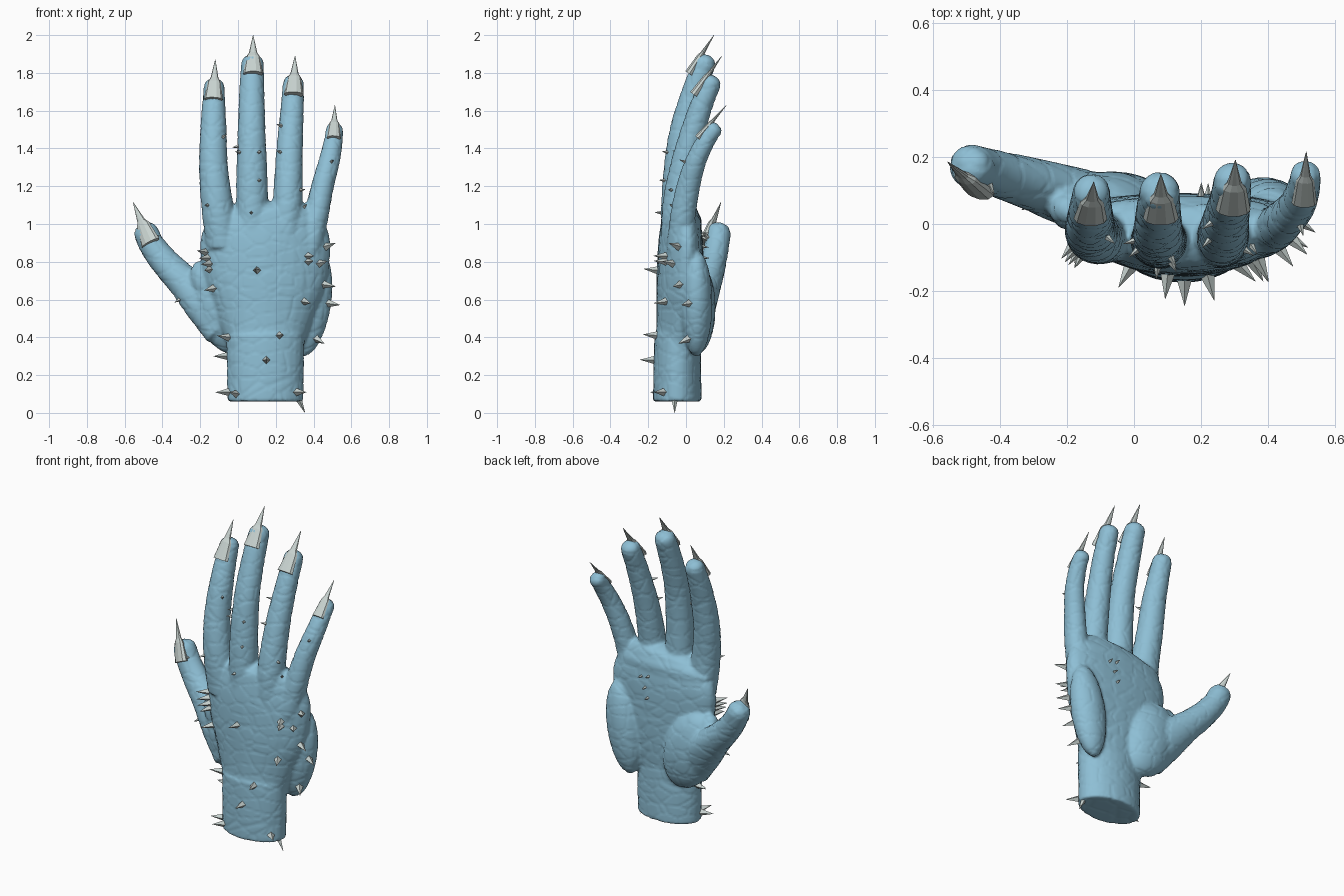
import bpy, bmesh, math
from mathutils import Vector, Matrix, noise
from mathutils.bvhtree import BVHTree

if "Cube" in bpy.data.objects:
    bpy.data.objects.remove(bpy.data.objects["Cube"])


def material(name, col):
    m = bpy.data.materials.new(name)
    m.diffuse_color = (*col, 1)
    m.use_nodes = True
    m.node_tree.nodes["Principled BSDF"].inputs["Base Color"].default_value = m.diffuse_color
    return m


SKIN = material("blue skin", (0.27, 0.52, 0.665))
CLAW = material("pale horn", (0.58, 0.65, 0.63))


def to_object(bm, name, mat):
    bmesh.ops.recalc_face_normals(bm, faces=bm.faces)
    me = bpy.data.meshes.new(name)
    bm.to_mesh(me)
    bm.free()
    me.materials.append(mat)
    ob = bpy.data.objects.new(name, me)
    bpy.context.collection.objects.link(ob)
    return ob


def catmull(pts, sub):
    out = []
    for i in range(len(pts) - 1):
        a, b, c, d = (pts[max(0, min(len(pts) - 1, i + k))] for k in (-1, 0, 1, 2))
        for s in range(sub):
            t = s / sub
            out.append([0.5 * (2 * q + (r - p) * t + (2 * p - 5 * q + 4 * r - w) * t * t
                               + (3 * q - p - 3 * r + w) * t ** 3)
                        for p, q, r, w in zip(a, b, c, d)])
    return out + [list(pts[-1])]


def loft(bm, pts, side=(1, 0, 0), sides=28, sub=4, cap=0.0, bend=0.0):
    """Skin elliptical sections (x, y, z, rx, ry); cap = roundness of the end."""
    pts = catmull(pts, sub) if sub > 1 else [list(p) for p in pts]
    if cap:
        end, d = pts[-1], (Vector(pts[-1][:3]) - Vector(pts[-2][:3])).normalized()
        for deg in (25, 45, 63, 80):
            a = math.radians(deg)
            p = Vector(end[:3]) + d * end[4] * cap * math.sin(a)
            pts.append([*p, end[3] * math.cos(a), end[4] * math.cos(a)])
    rings = []
    for i, p in enumerate(pts):
        t = (Vector(pts[min(i + 1, len(pts) - 1)][:3]) - Vector(pts[max(i - 1, 0)][:3])).normalized()
        u = Vector(side)
        u = (u - t * u.dot(t)).normalized()
        v = t.cross(u)
        ring = []
        for k in range(sides):
            a = 2 * math.pi * k / sides
            off = u * p[3] * math.cos(a) + v * p[4] * math.sin(a)
            off.y += bend * off.x ** 2
            ring.append(bm.verts.new(Vector(p[:3]) + off))
        rings.append(ring)
    for r, s in zip(rings, rings[1:]):
        for k in range(sides):
            bm.faces.new((r[k], r[(k + 1) % sides], s[(k + 1) % sides], s[k]))
    bm.faces.new(rings[0][::-1])
    bm.faces.new(rings[-1])


def mound(bm, loc, tilt, size):
    bmesh.ops.create_uvsphere(bm, u_segments=28, v_segments=18, radius=1,
                              matrix=Matrix.Translation(loc) @ Matrix.Rotation(math.radians(tilt), 4, 'Y')
                              @ Matrix.Diagonal((*size, 1)))


# Hand volumes: wrist, palm, fingers, thumb and the two palm mounds
bm = bmesh.new()
loft(bm, [(0.145, -0.046, 0.06, .201, .129), (0.145, -0.046, 0.22, .204, .127),
          (0.145, -0.045, 0.42, .208, .122)])
loft(bm, [(0.145, -0.045, 0.33, .19, .11), (0.145, -0.04, 0.42, .225, .118),
          (0.145, -0.035, 0.55, .27, .122), (0.148, -0.033, 0.68, .318, .124),
          (0.145, -0.03, 0.82, .343, .122), (0.145, -0.028, 0.92, .343, .117),
          (0.145, -0.028, 1.0, .315, .106), (0.14, -0.03, 1.06, .26, .094)], cap=0.6, bend=0.3)
fingers = [
    # index
    [(-0.08, -0.03, 0.88, .09, .085), (-0.11, -0.04, 1.1, .085, .08), (-0.13, -0.02, 1.3, .077, .075),
     (-0.13, 0.02, 1.5, .07, .068), (-0.128, 0.075, 1.67, .059, .06), (-0.126, 0.096, 1.725, .056, .057)],
    # middle
    [(0.08, -0.05, 0.9, .09, .085), (0.075, -0.05, 1.1, .086, .082), (0.073, -0.042, 1.3, .081, .076),
     (0.072, -0.015, 1.5, .074, .071), (0.073, 0.043, 1.7, .067, .065), (0.077, 0.098, 1.852, .06, .06)],
    # ring
    [(0.25, -0.05, 0.9, .085, .085), (0.262, -0.045, 1.1, .08, .08), (0.268, -0.018, 1.27, .075, .075),
     (0.275, 0.02, 1.43, .069, .068), (0.287, 0.075, 1.61, .062, .061), (0.293, 0.13, 1.745, .056, .056)],
    # little
    [(0.37, -0.03, 0.86, .075, .075), (0.415, -0.015, 1.05, .066, .068), (0.45, 0.015, 1.21, .06, .062),
     (0.485, 0.055, 1.34, .056, .055), (0.505, 0.108, 1.445, .05, .049), (0.51, 0.147, 1.50, .046, .046)],
    # thumb
    [(-0.06, 0.05, 0.47, .14, .085), (-0.18, 0.08, 0.59, .118, .085), (-0.29, 0.115, 0.70, .09, .078),
     (-0.38, 0.142, 0.79, .078, .071), (-0.45, 0.162, 0.88, .07, .066), (-0.487, 0.172, 0.955, .066, .066)],
]
for f in fingers:
    loft(bm, f, cap=0.8)
mound(bm, (-0.068, 0.055, 0.555), -20, (0.165, 0.102, 0.255))
mound(bm, (0.385, 0.055, 0.58), 9, (0.108, 0.085, 0.285))
# Knuckle pad under the finger roots on the palm side
mound(bm, (0.145, 0.02, 1.0), 0, (0.315, 0.065, 0.08))
# Web between thumb and palm
mound(bm, (-0.17, 0.045, 0.68), -20, (0.075, 0.07, 0.13))
hand = to_object(bm, "hand_skin", SKIN)

# Fuse the volumes into a single skin
rm = hand.modifiers.new("fuse", 'REMESH')
rm.mode = 'VOXEL'
rm.voxel_size = 0.0095
sm = hand.modifiers.new("soften", 'SMOOTH')
sm.factor = 0.5
sm.iterations = 6
dg = bpy.context.evaluated_depsgraph_get()
fused = bpy.data.meshes.new_from_object(hand.evaluated_get(dg))
hand.modifiers.clear()
hand.data = fused
if not fused.materials:
    fused.materials.append(SKIN)

# Shallow creases between irregular scales
moved = []
for v in fused.vertices:
    d = noise.voronoi(Vector((v.co.x * 9, v.co.y * 9, v.co.z * 15)))[0]
    crease = max(0.0, 1 - (d[1] - d[0]) / 0.12)
    moved.append(v.co - v.normal * 0.003 * crease)
for v, co in zip(fused.vertices, moved):
    v.co = co
for p in fused.polygons:
    p.use_smooth = True
    p.material_index = 0
tree = BVHTree.FromPolygons(moved, [tuple(p.vertices) for p in fused.polygons])

# Nails drawn out into pointed claws: base, tip, side direction, half width
nails = {
    "index": ((-0.13, 0.016, 1.66), (-0.12, 0.125, 1.87), (1, 0, 0), .05),
    "middle": ((0.08, 0.018, 1.795), (0.08, 0.148, 2.0), (1, 0, 0), .053),
    "ring": ((0.295, 0.043, 1.685), (0.302, 0.19, 1.89), (1, 0, 0), .052),
    "little": ((0.507, 0.063, 1.455), (0.513, 0.215, 1.63), (1, 0, 0), .038),
    "thumb": ((-0.463, 0.102, 0.90), (-0.555, 0.185, 1.115), (0.85, -0.35, 0.3), .055),
}
for name, (base, tip, side, w) in nails.items():
    b, e = Vector(base), Vector(tip)
    bm = bmesh.new()
    loft(bm, [(*b.lerp(e, t), w * k, w * k * 0.5 + 0.0005)
              for t, k in ((0, 1), (.44, .7), (.54, .42), (1, .02))], side, sides=10, sub=1)
    to_object(bm, name + "_claw", CLAW)

# Thorns: x and z of each, placed on the skin and pointing outward
front = [(-.17, .85), (-.16, .82), (-.15, .79), (-.15, .76), (-.13, .66), (-.05, .40), (-.05, .11),
         (-.01, .10), (.15, .28), (.22, .41), (.35, .59), (.10, .755), (.37, .83), (.37, .80),
         (.43, .79), (.465, .88), (.455, .68), (.48, .58), (.44, .38), (.31, .11), (-.12, .30),
         (-.09, .30), (-.31, .60), (.07, 1.06), (.11, 1.23), (.11, 1.38), (.01, 1.38), (0, 1.41),
         (.225, 1.38), (.23, 1.52), (.495, 1.33), (.33, 1.18), (.35, 1.09), (-.16, 1.1),
         (-.08, 1.46), (-.43, .93)]
back = [(.20, .95), (.25, .94), (.22, .88), (.2, .82)]
bm = bmesh.new()


def thorn(hit, nrm, length, r):
    m = Matrix.Translation(hit + nrm * (length / 2 - 0.012)) @ nrm.to_track_quat('Z', 'Y').to_matrix().to_4x4()
    bmesh.ops.create_cone(bm, cap_ends=True, segments=4, radius1=r, radius2=0.0005,
                          depth=length, matrix=m)


for spots, y in ((front, -1), (back, 1)):
    for x, z in spots:
        hit, nrm, _, _ = tree.ray_cast(Vector((x, y, z)), Vector((0, -y, 0)))
        if hit is None:
            hit, nrm, _, _ = tree.find_nearest(Vector((x, -0.02, z)))
        big = z < 0.92 and y < 0 and x > -0.2
        thorn(hit, nrm, 0.085 if big else 0.045, 0.024 if big else 0.013)
# One thorn hangs from the rim of the wrist
thorn(Vector((0.32, -0.06, 0.075)), Vector((0.42, 0.0, -0.9)).normalized(), 0.095, 0.02)
to_object(bm, "thorns", CLAW)
